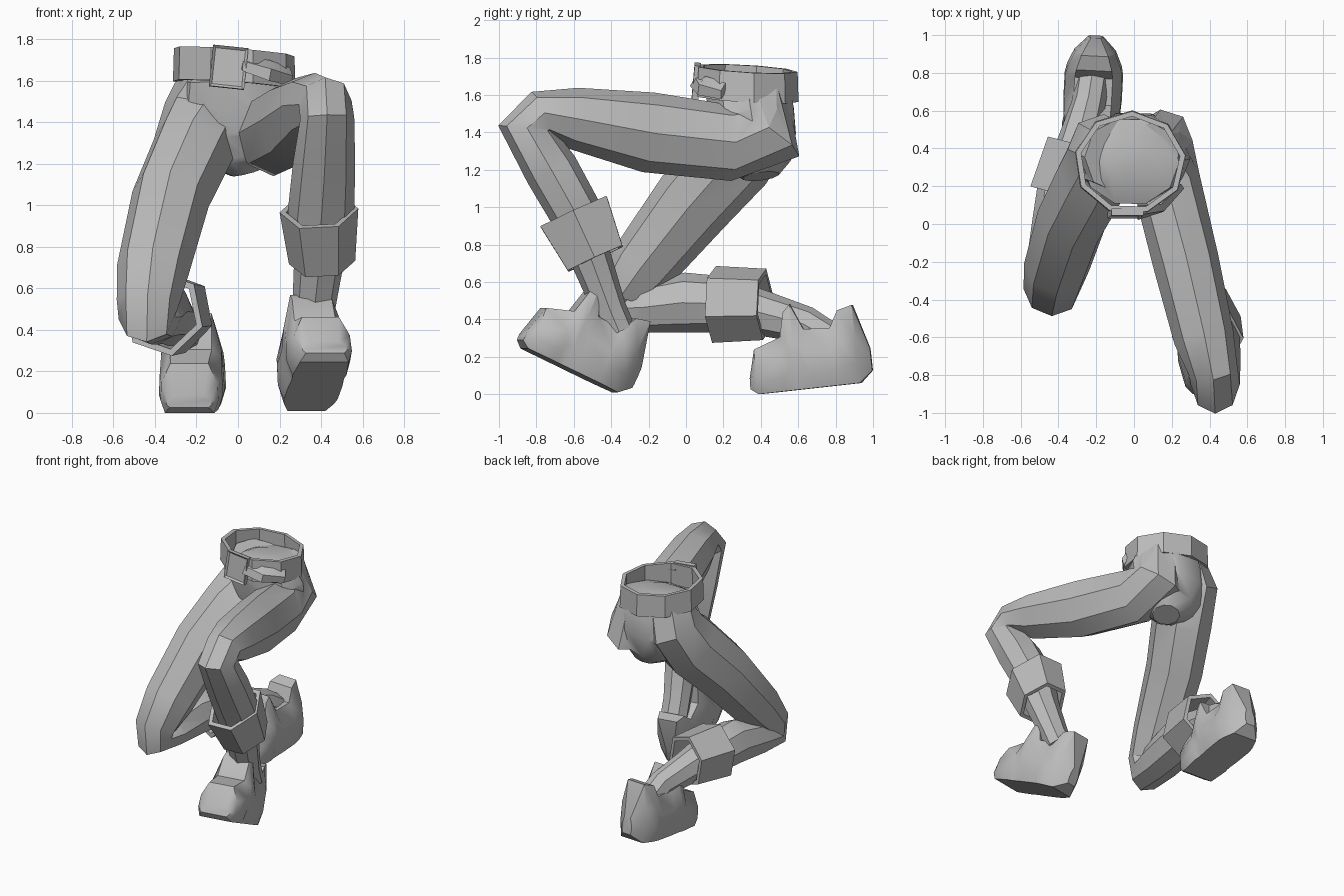
import bpy, bmesh, math
from mathutils import Vector, Matrix

cube = bpy.data.objects.get("Cube")
if cube:
    bpy.data.objects.remove(cube)

grey = bpy.data.materials.new("plain_grey")
grey.use_nodes = True
grey.diffuse_color = (0.5, 0.5, 0.5, 1)
grey.node_tree.nodes["Principled BSDF"].inputs["Base Color"].default_value = (0.5, 0.5, 0.5, 1)


def shade(ob):
    bpy.ops.object.select_all(action='DESELECT')
    ob.select_set(True)
    bpy.context.view_layer.objects.active = ob
    bpy.ops.object.shade_smooth_by_angle(angle=math.radians(35))


def finish(name, bm):
    """Turn a bmesh into a named, shaded object."""
    bmesh.ops.recalc_face_normals(bm, faces=bm.faces)
    mesh = bpy.data.meshes.new(name)
    bm.to_mesh(mesh)
    bm.free()
    mesh.materials.append(grey)
    ob = bpy.data.objects.new(name, mesh)
    bpy.context.collection.objects.link(ob)
    shade(ob)
    return ob


def skin(name, rings, bore=0):
    """Bridge equal rings of points; bore is the size of a hole through them."""
    bm = bmesh.new()
    rings = [[Vector(p) for p in ring] for ring in rings]
    n = len(rings[0])
    if bore:
        for ring in rings[::-1]:
            mid = sum(ring, Vector()) / n
            rings.append([mid.lerp(p, bore) for p in ring])
    loops = [[bm.verts.new(p) for p in ring] for ring in rings]
    if bore:
        loops.append(loops[0])
    else:
        bm.faces.new(loops[0])
        bm.faces.new(loops[-1])
    for a, b in zip(loops, loops[1:]):
        for i in range(n):
            j = (i + 1) % n
            bm.faces.new((a[i], a[j], b[j], b[i]))
    return finish(name, bm)


def tube(name, path, sides=8, bore=0, twist=0):
    """Tube along points of (x, y, z, half width, half depth)."""
    pts = [Vector(p[:3]) for p in path]
    rings = []
    for i, p in enumerate(path):
        t = Vector()
        if i:
            t += (pts[i] - pts[i - 1]).normalized()
        if i < len(pts) - 1:
            t += (pts[i + 1] - pts[i]).normalized()
        t.normalize()
        side = Vector((1, 0, 0))
        side = (side - t * side.dot(t)).normalized()
        up = t.cross(side)
        ring = []
        for k in range(sides):
            a = math.tau * k / sides + math.radians(twist)
            ring.append(pts[i] + side * p[3] * math.cos(a) + up * p[4] * math.sin(a))
        rings.append(ring)
    return skin(name, rings, bore)


# Legs: waist, hip, thigh, two knee rings, shin, ankle
left_leg = tube("left_leg", [
    (0.09, 0.37, 1.62, 0.15, 0.17), (0.14, 0.42, 1.39, 0.175, 0.22),
    (0.17, 0.23, 1.345, 0.18, 0.205), (0.275, -0.20, 1.40, 0.175, 0.215),
    (0.37, -0.60, 1.475, 0.16, 0.165), (0.42, -0.78, 1.495, 0.13, 0.13),
    (0.43, -0.85, 1.42, 0.13, 0.155), (0.415, -0.72, 1.20, 0.15, 0.145),
    (0.40, -0.59, 0.97, 0.16, 0.14), (0.39, -0.51, 0.73, 0.12, 0.11),
    (0.36, -0.41, 0.46, 0.10, 0.09), (0.35, -0.36, 0.34, 0.10, 0.09)])
right_leg = tube("right_leg", [
    (-0.10, 0.36, 1.62, 0.17, 0.19), (-0.16, 0.38, 1.44, 0.20, 0.21),
    (-0.215, 0.25, 1.27, 0.20, 0.23),
    (-0.325, 0.04, 1.03, 0.19, 0.215), (-0.41, -0.23, 0.69, 0.175, 0.18),
    (-0.435, -0.35, 0.53, 0.15, 0.145), (-0.44, -0.35, 0.455, 0.135, 0.155),
    (-0.42, -0.22, 0.465, 0.15, 0.135),
    (-0.39, 0.0, 0.49, 0.15, 0.16), (-0.36, 0.20, 0.48, 0.15, 0.15),
    (-0.30, 0.42, 0.43, 0.11, 0.12), (-0.24, 0.64, 0.37, 0.09, 0.10),
    (-0.22, 0.76, 0.30, 0.09, 0.09)])

# Pelvis with a low domed top, joined with the legs into one pair of trousers
trousers = tube("trousers", [
    (0.05, 0.40, 1.165, 0.09, 0.10), (0.03, 0.39, 1.24, 0.20, 0.18),
    (0.0, 0.37, 1.37, 0.30, 0.23), (0.0, 0.35, 1.50, 0.30, 0.24),
    (-0.02, 0.33, 1.62, 0.26, 0.235), (-0.02, 0.33, 1.66, 0.13, 0.12)], 10)
for leg in (left_leg, right_leg):
    mod = trousers.modifiers.new("join", 'BOOLEAN')
    mod.operation = 'UNION'
    mod.solver = 'EXACT'
    mod.use_self = True
    mod.object = leg
    bpy.context.view_layer.objects.active = trousers
    bpy.ops.object.modifier_apply(modifier=mod.name)
    bpy.data.objects.remove(leg)
shade(trousers)

# Six-sided cuffs round the shins
tube("left_cuff", [(0.39, -0.60, 0.975, 0.19, 0.225),
                   (0.405, -0.485, 0.725, 0.16, 0.185)], 6, 0.84)
tube("right_cuff", [(-0.36, 0.15, 0.48, 0.205, 0.21),
                    (-0.29, 0.42, 0.48, 0.18, 0.195)], 6, 0.84, 18)


# Belt band, tilted down to the left and the back
def belt_ring(z, grow):
    ring = []
    for k in range(9):
        a = math.tau * (k + 0.2) / 9
        x, y = (0.285 + grow) * math.cos(a), (0.262 + grow) * math.sin(a)
        ring.append((x - 0.02, y + 0.325, z - 0.07 * x - 0.06 * y))
    return ring


skin("belt", [belt_ring(1.58, 0.015), belt_ring(1.74, 0.01)], 0.9)

# Buckle: a plate with a recessed face
bm = bmesh.new()
bmesh.ops.create_cube(bm, size=1)
bmesh.ops.scale(bm, vec=(0.17, 0.035, 0.2), verts=bm.verts)
bm.normal_update()
front = [f for f in bm.faces if f.normal.y < -0.9]
bmesh.ops.inset_region(bm, faces=front, thickness=0.018)
bmesh.ops.translate(bm, vec=(0, 0.012, 0), verts=list({v for f in front for v in f.verts}))
bm.transform(Matrix.Translation((-0.045, 0.055, 1.665))
             @ Matrix.Rotation(math.radians(6), 4, 'Y')
             @ Matrix.Rotation(math.radians(-5), 4, 'X'))
finish("buckle", bm)

# Loose belt end on the left front
tube("belt_end", [(0.02, 0.06, 1.68, 0.02, 0.05), (0.15, 0.085, 1.65, 0.02, 0.055),
                  (0.25, 0.20, 1.62, 0.02, 0.045)], 4)

# Boot sections from heel to toe: forward, half width, bottom, top
BOOT = [(-0.07, 0.04, 0.06, 0.18), (0.0, 0.11, 0.0, 0.42), (0.08, 0.145, 0.0, 0.40),
        (0.13, 0.155, 0.0, 0.31), (0.27, 0.155, 0.0, 0.32), (0.33, 0.15, 0.0, 0.46),
        (0.37, 0.15, 0.0, 0.42), (0.40, 0.155, 0.0, 0.29), (0.545, 0.14, 0.0, 0.24),
        (0.585, 0.11, 0.03, 0.09)]
SECTION = [(-0.85, 0), (0.85, 0), (1, 0.25), (0.97, 0.6), (0.65, 1),
           (-0.65, 1), (-0.97, 0.6), (-1, 0.25)]


def boot(name, heel, pitch, yaw):
    place = (Matrix.Translation(heel) @ Matrix.Rotation(math.radians(yaw), 4, 'Z')
             @ Matrix.Rotation(math.radians(pitch), 4, 'X'))
    skin(name, [[place @ Vector((w * sx, -u, lo + (hi - lo) * sz)) for sx, sz in SECTION]
                for u, w, lo, hi in BOOT])


boot("left_boot", (0.33, -0.38, 0.01), -25.5, 10)
boot("right_boot", (-0.205, 0.935, 0.06), 6.3, -3)
